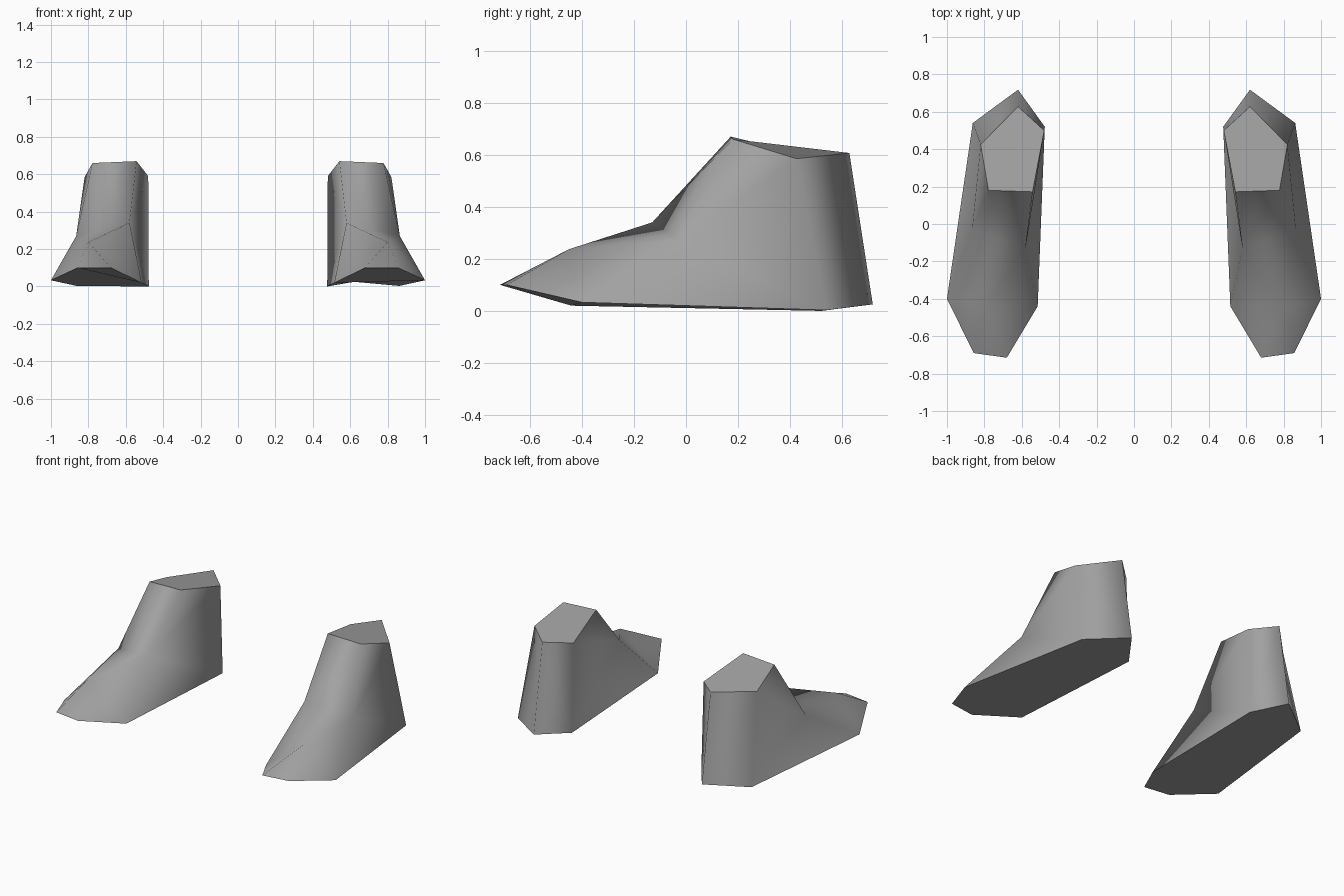
import bpy, bmesh

if "Cube" in bpy.data.objects:
    bpy.data.objects.remove(bpy.data.objects["Cube"])

grey = bpy.data.materials.new("plain grey")
grey.diffuse_color = (0.36, 0.36, 0.36, 1)
grey.use_nodes = True
grey.node_tree.nodes["Principled BSDF"].inputs["Base Color"].default_value = grey.diffuse_color

# Sole outline, from the inner toe round to the inner ball of the foot
SOLE = [(0.68, -0.715, 0.10), (0.857, -0.69, 0.10), (1.0, -0.40, 0.033),
        (0.862, 0.54, 0.003), (0.62, 0.718, 0.025), (0.477, 0.52, 0.0),
        (0.515, -0.44, 0.02)]
# Ankle opening: shin inner, shin outer, outer side, back, inner side
ANKLE = [(0.542, 0.172, 0.67), (0.778, 0.18, 0.66), (0.82, 0.425, 0.585),
         (0.62, 0.628, 0.607), (0.48, 0.50, 0.59)]
# Instep inner, instep outer, toe ridge
INSTEP = [(0.58, -0.13, 0.34), (0.865, -0.025, 0.27), (0.80, -0.45, 0.237)]


def foot(name, side):
    bm = bmesh.new()
    ring = lambda pts: [bm.verts.new((side * x, y, z)) for x, y, z in pts]
    s, a, (inner, outer, ridge) = ring(SOLE), ring(ANKLE), ring(INSTEP)
    # Flat sole and ankle cap
    flat = [bm.faces.new(s), bm.faces.new(a)]
    walls = [
        (a[0], a[1], inner), (a[1], outer, inner),            # shin
        (inner, outer, ridge),                                # instep
        (ridge, s[0], s[1]),                                  # toe tip
        (ridge, s[1], s[2]), (ridge, s[2], outer),            # outer toe
        (inner, ridge, s[6]), (ridge, s[0], s[6]),            # inner toe
        (a[1], a[2], outer), (outer, s[2], s[3]), (outer, s[3], a[2]),  # outer side
        (a[0], inner, a[4]), (inner, s[6], s[5]), (inner, s[5], a[4]),  # inner side
        (a[2], s[3], s[4], a[3]), (a[3], s[4], s[5], a[4]),   # heel
    ]
    for w in walls:
        bm.faces.new(w).smooth = True
    # Hard rims round the cap and the sole
    for f in flat:
        for e in f.edges:
            e.smooth = False
    bmesh.ops.recalc_face_normals(bm, faces=bm.faces)
    me = bpy.data.meshes.new(name)
    bm.to_mesh(me)
    bm.free()
    me.materials.append(grey)
    ob = bpy.data.objects.new(name, me)
    bpy.context.collection.objects.link(ob)


foot("right_foot", 1)
foot("left_foot", -1)
